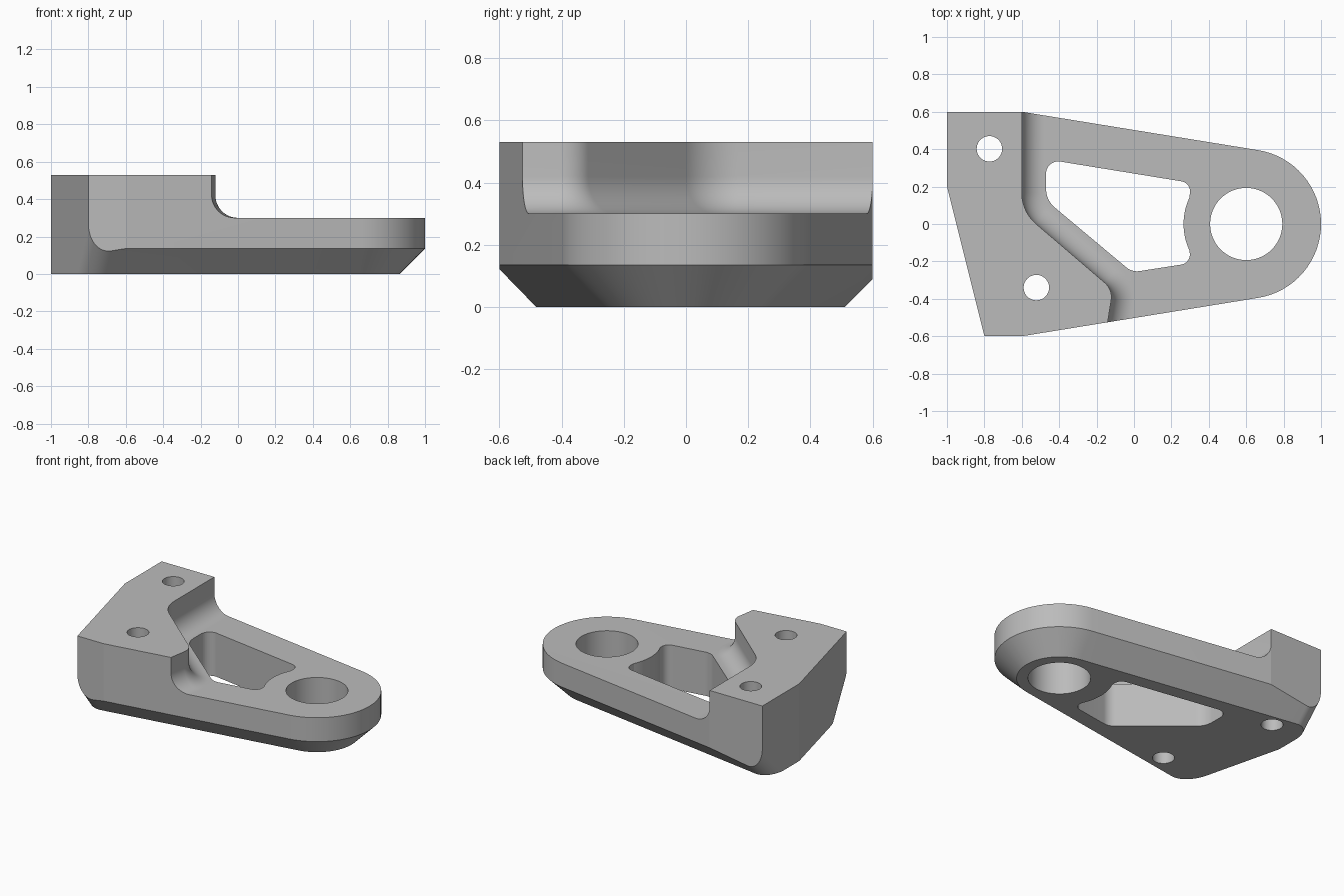
import bpy, bmesh
from math import sin, cos, pi, radians, atan2
from mathutils import Vector
from mathutils.geometry import intersect_line_line_2d as _unused, intersect_point_line

if "Cube" in bpy.data.objects:
    bpy.data.objects.remove(bpy.data.objects["Cube"])

HEIGHT, ARM_Z, CHAMFER = 0.53, 0.30, 0.136
SLOPE = 0.1625                      # taper of the arm sides
EYE = Vector((0.6, 0))              # centre of the rounded end
TILT = atan2(SLOPE, 1)

grey = bpy.data.materials.new("plain grey")
grey.use_nodes = True
grey.diffuse_color = (0.5, 0.5, 0.5, 1)
grey.node_tree.nodes["Principled BSDF"].inputs["Base Color"].default_value = grey.diffuse_color


def make_object(name, bm):
    bmesh.ops.recalc_face_normals(bm, faces=bm.faces)
    mesh = bpy.data.meshes.new(name)
    bm.to_mesh(mesh)
    bm.free()
    mesh.materials.append(grey)
    obj = bpy.data.objects.new(name, mesh)
    bpy.context.collection.objects.link(obj)
    return obj


def loft(name, rings):
    """Solid through rings of 3D points, capped at both ends."""
    bm = bmesh.new()
    rows = [[bm.verts.new(p) for p in ring] for ring in rings]
    n = len(rows[0])
    for low, high in zip(rows, rows[1:]):
        for i in range(n):
            j = (i + 1) % n
            bm.faces.new((low[i], low[j], high[j], high[i]))
    bm.faces.new(rows[0][::-1])
    bm.faces.new(rows[-1])
    return make_object(name, bm)


def prism(name, points, low=-0.2, high=0.8):
    return loft(name, [[(x, y, z) for x, y in points] for z in (low, high)])


def circle(x, y, r, n=64):
    return [(x + r * cos(2 * pi * i / n), y + r * sin(2 * pi * i / n)) for i in range(n)]


def round_corner(a, b, c, r, steps=12):
    """Points and unit left-hand normals of the arc rounding corner b."""
    a, b, c = Vector(a), Vector(b), Vector(c)
    d, e = (b - a).normalized(), (c - b).normalized()
    turn = atan2(d.x * e.y - d.y * e.x, d.dot(e))
    side = 1 if turn > 0 else -1
    start = b - d * abs(r * sin(turn / 2) / cos(turn / 2))
    left = Vector((-d.y, d.x))
    centre = start + left * r * side
    out = []
    for i in range(steps + 1):
        t = turn * i / steps
        normal = Vector((left.x * cos(t) - left.y * sin(t), left.x * sin(t) + left.y * cos(t)))
        out.append((centre - normal * r * side, normal))
    return out


def combine(target, cutter, operation):
    mod = target.modifiers.new(cutter.name, "BOOLEAN")
    mod.object, mod.operation, mod.solver = cutter, operation, "EXACT"
    bpy.context.view_layer.objects.active = target
    bpy.ops.object.modifier_apply(modifier=mod.name)
    bpy.data.objects.remove(cutter)


# Bracket body: tapered outline with a chamfered underside
def side_y(x, inset):
    return 0.6 - SLOPE * (x + 0.6) - inset / cos(TILT)


def outline(inset):
    r = 0.4 - inset
    sweep = pi / 2 - TILT
    pts = [EYE + r * Vector((cos(a), sin(a)))
           for a in (sweep * (i / 16 - 1) for i in range(33))]
    # Front corner lies where the slanted end wall meets the tapered side
    s = (-side_y(-0.8, inset) + 0.6) / -(0.8 + 0.2 * SLOPE)
    pts += [Vector((-1, side_y(-1, inset))), Vector((-0.8 + 0.2 * s, -0.6 - 0.8 * s))]
    return pts


kink = Vector((-1, 0.2))
bm = bmesh.new()
for inset, z in ((CHAMFER, 0), (0, CHAMFER), (0, HEIGHT)):
    for p in outline(inset) + ([kink] if z != CHAMFER else []):
        bm.verts.new((p.x, p.y, z))
bmesh.ops.convex_hull(bm, input=bm.verts)
bmesh.ops.dissolve_limit(bm, angle_limit=radians(1), verts=bm.verts, edges=bm.edges)

# Soften the two edges between the chamfer and the end walls
soft = []
for e in bm.edges:
    zs = sorted(v.co.z for v in e.verts)
    if zs[0] < 0.01 and abs(zs[1] - CHAMFER) < 0.01 and all(v.co.x < -0.7 for v in e.verts):
        soft.append(e)
bmesh.ops.bevel(bm, geom=soft, offset=0.118, offset_type="OFFSET", segments=16,
                profile=0.5, affect="EDGES")
body = make_object("bracket", bm)

# Trim the wide end flat on both sides
combine(body, prism("side_trim", [(-2, -0.6), (2, -0.6), (2, 0.6), (-2, 0.6)]), "INTERSECT")

# Step down to the arm, with a filleted foot along a bent wall
path = [(-0.6, 0.9), (-0.6, 0.066), (-0.113, -0.351), (-0.177, -0.751)]
rail = [(Vector(path[0]), Vector((1, 0)))]
rail += round_corner(*path[:3], 0.22)
rail += round_corner(*path[1:], 0.1)
rail.append((Vector(path[3]), rail[-1][1]))
FILLET = 0.12
levels = [(FILLET * (1 - sin(a)), ARM_Z + FILLET * (1 - cos(a)))
          for a in (pi / 2 * i / 16 for i in range(17))] + [(0, 0.8)]
rings = []
for offset, z in levels:
    ring = [(*(p + n * offset), z) for p, n in rail]
    rings.append(ring + [(1.5, -0.8, z), (1.5, 0.9, z)])
combine(body, loft("step_cutter", rings), "DIFFERENCE")

# Window through the arm, hollowed around the eye
corners = [((-0.47, 0.346), 0.065), ((-0.47, 0.127), 0.13), ((-0.01, -0.258), 0.09),
           ((0.305, -0.209), 0.055)]
bulge = [EYE + 0.335 * Vector((-cos(a), sin(a)))
         for a in (radians(25) * (i / 8 - 1) for i in range(17))]
knots = [c for c, r in corners] + [bulge[0]]
window = []
for i, (c, r) in enumerate(corners):
    before = knots[i - 1] if i else (0.305, 0.22)
    window += [p for p, n in round_corner(before, c, knots[i + 1], r)]
window += bulge
window += [p for p, n in round_corner(bulge[-1], (0.305, 0.22), knots[0], 0.055)]
combine(body, prism("window_cutter", window), "DIFFERENCE")

# Eye and two bolt holes
for x, y, r in ((0.6, 0, 0.193), (-0.773, 0.402, 0.068), (-0.522, -0.34, 0.068)):
    combine(body, prism("hole_cutter", circle(x, y, r)), "DIFFERENCE")

bpy.ops.object.select_all(action="DESELECT")
body.select_set(True)
bpy.context.view_layer.objects.active = body
bpy.ops.object.shade_smooth_by_angle(angle=radians(8))
